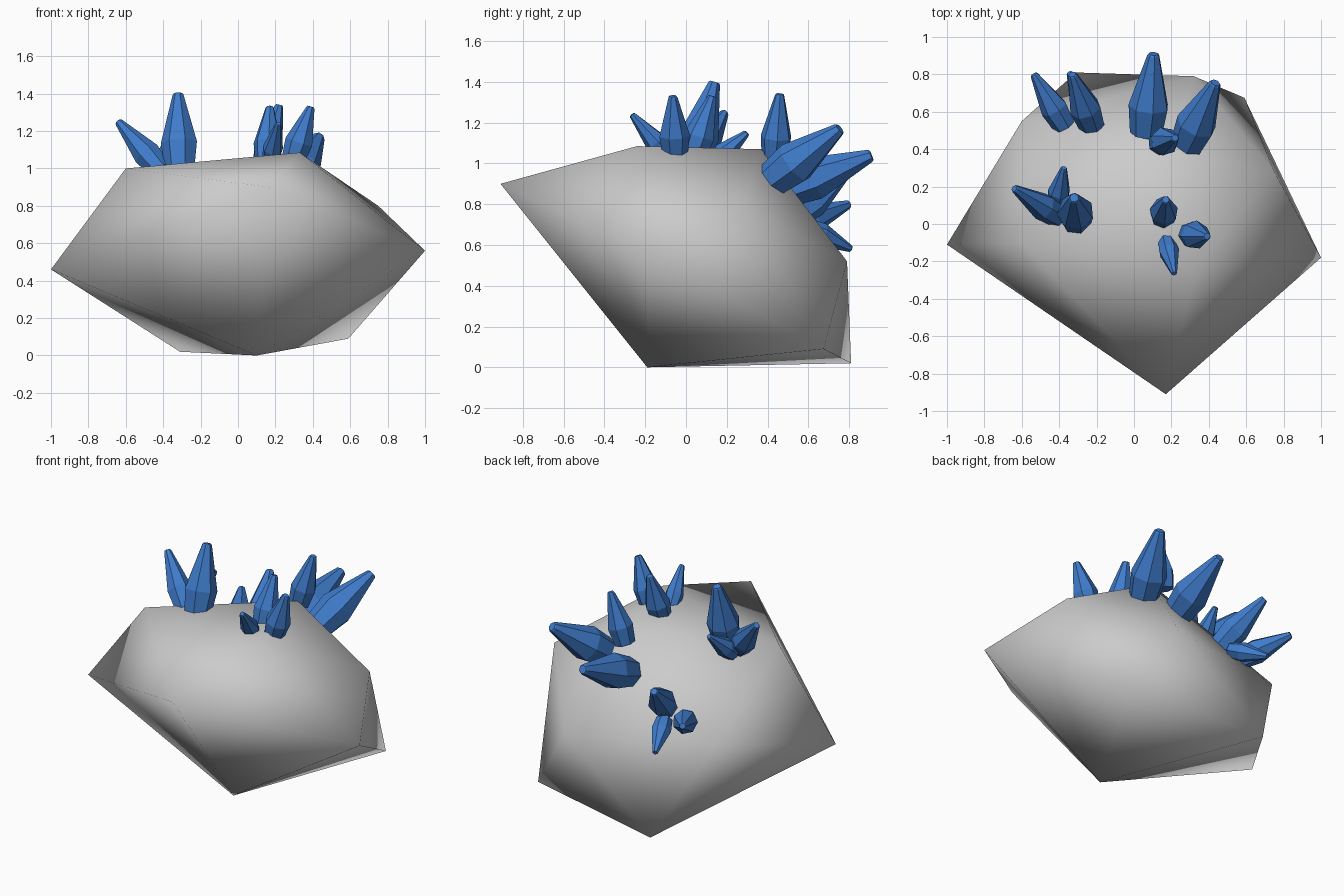
import bpy, bmesh, math
from mathutils import Vector

if "Cube" in bpy.data.objects:
    bpy.data.objects.remove(bpy.data.objects["Cube"])


def material(name, rgb):
    m = bpy.data.materials.new(name)
    m.diffuse_color = (*rgb, 1)
    m.use_nodes = True
    m.node_tree.nodes["Principled BSDF"].inputs["Base Color"].default_value = m.diffuse_color
    return m


GREY = material("stone grey", (0.6, 0.6, 0.6))
BLUE = material("crystal blue", (0.05, 0.2, 0.6))


def make_object(name, verts, faces, mat, smooth):
    mesh = bpy.data.meshes.new(name)
    mesh.from_pydata(verts, [], faces)
    bm = bmesh.new()
    bm.from_mesh(mesh)
    bmesh.ops.recalc_face_normals(bm, faces=bm.faces)
    for f in bm.faces:
        f.smooth = smooth
    bm.to_mesh(mesh)
    bm.free()
    mesh.materials.append(mat)
    obj = bpy.data.objects.new(name, mesh)
    bpy.context.collection.objects.link(obj)
    return obj


# Boulder: a distorted icosahedron, two poles with two staggered rings of five
front_pole = (0.17, -0.91, 0.90)
back_pole = (0.32, 0.79, 0.52)
front_ring = [(-1.0, -0.11, 0.46), (-0.6, -0.10, 1.0), (0.33, -0.24, 1.085),
              (1.0, -0.18, 0.56), (0.10, -0.19, 0.0)]
back_ring = [(-0.6, 0.55, 0.60), (0.17, 0.37, 1.07), (0.75, 0.28, 0.80),
             (0.59, 0.675, 0.09), (-0.31, 0.81, 0.02)]
faces = []
for i in range(5):
    j = (i + 1) % 5
    a, b, c, d = 1 + i, 1 + j, 6 + i, 6 + j
    faces += [(0, a, b), (a, c, b), (b, c, d), (11, d, c)]
make_object("boulder", [front_pole] + front_ring + back_ring + [back_pole],
            faces, GREY, True)

# Crystals: faceted spikes, (height fraction, radius fraction) profile
PROFILE = [(-0.06, 0.82), (0.3, 1.0), (0.98, 0.30), (1.0, 0.24)]
SIDES = 7


def crystal(name, base, tip, radius):
    base, tip = Vector(base), Vector(tip)
    axis = tip - base
    turn = axis.to_track_quat('Z', 'Y')
    verts = []
    for h, r in PROFILE:
        for k in range(SIDES):
            t = 2 * math.pi * k / SIDES
            ring = Vector((math.cos(t), math.sin(t), 0)) * radius * r
            verts.append(base + axis * h + turn @ ring)
    n, top = SIDES, (len(PROFILE) - 1) * SIDES
    fs = [tuple(range(n)), tuple(range(top, top + n))]
    for s in range(len(PROFILE) - 1):
        for k in range(n):
            m = (k + 1) % n
            fs.append((s * n + k, s * n + m, s * n + n + m, s * n + n + k))
    make_object(name, verts, fs, BLUE, False)


# Four clusters of three: base, tip, radius
CLUSTERS = {
    "left": [((-0.42, 0.05, 1.00), (-0.64, 0.19, 1.25), 0.075),
             ((-0.41, 0.12, 0.99), (-0.375, 0.30, 1.15), 0.06),
             ((-0.31, 0.03, 1.02), (-0.32, 0.14, 1.40), 0.10)],
    "right": [((0.155, 0.04, 1.05), (0.17, 0.13, 1.33), 0.077),
              ((0.30, -0.055, 1.06), (0.39, -0.065, 1.33), 0.077),
              ((0.175, -0.10, 1.05), (0.215, -0.265, 1.24), 0.055)],
    "back_right": [((0.07, 0.51, 0.88), (0.105, 0.91, 1.04), 0.11),
                   ((0.29, 0.44, 0.93), (0.435, 0.755, 1.17), 0.11),
                   ((0.14, 0.435, 1.04), (0.22, 0.46, 1.34), 0.077)],
    "back_left": [((-0.38, 0.54, 0.70), (-0.535, 0.80, 0.80), 0.075),
                  ((-0.23, 0.54, 0.75), (-0.33, 0.80, 0.97), 0.085),
                  ((-0.26, 0.60, 0.68), (-0.345, 0.81, 0.58), 0.06)],
}
for side, items in CLUSTERS.items():
    for i, (base, tip, radius) in enumerate(items, 1):
        crystal(f"{side}_crystal_{i}", base, tip, radius)
